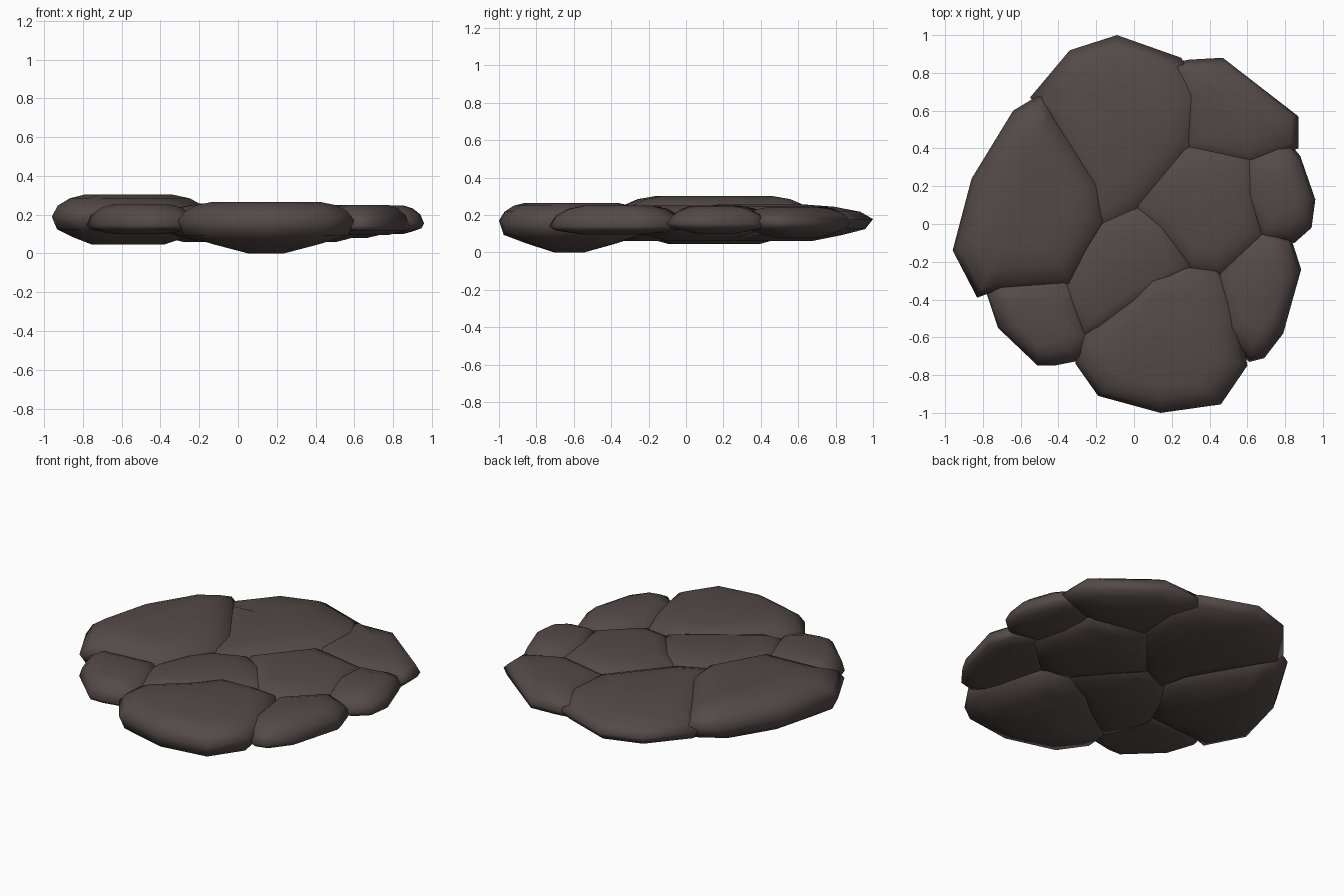
import bpy, bmesh
from mathutils import Vector

if "Cube" in bpy.data.objects:
    bpy.data.objects.remove(bpy.data.objects["Cube"])

mat = bpy.data.materials.new("dark brown stone")
mat.diffuse_color = (0.088, 0.069, 0.065, 1)
mat.use_nodes = True
mat.node_tree.nodes["Principled BSDF"].inputs["Base Color"].default_value = mat.diffuse_color

OVERLAP = 0.06  # how far hidden seams run into the neighbouring stones


def stone(name, outer, inner, low, rim, high, top=0.56, bottom=0.45, wedge=1.0, wedge_low=1.0):
    """Pillow-shaped rock: free edge points, then seam points, lofted from a mid rim.
    wedge / wedge_low above 1 make the free edge taper more gently above / below."""
    pts = [Vector(p) for p in outer + inner]
    cx = (min(p.x for p in pts) + max(p.x for p in pts)) / 2
    cy = (min(p.y for p in pts) + max(p.y for p in pts)) / 2
    c = Vector((cx, cy))
    for i in range(len(outer), len(pts)):
        pts[i] = pts[i] + (pts[i] - c).normalized() * OVERLAP
    # rings from the underside to the top: (scale, height)
    rings = [(bottom, low),
             ((bottom + 1) / 2, low + (rim - low) * 0.28),
             (0.93, rim - (rim - low) * 0.45),
             (1.0, rim),
             (0.92, rim + (high - rim) * 0.5),
             ((top + 0.95) / 2, rim + (high - rim) * 0.84),
             (top, high)]
    bm = bmesh.new()
    n = len(pts)
    loops = []
    for s, z in rings:
        loop = []
        for i, p in enumerate(pts):
            k = (wedge if z > rim else wedge_low) if i < len(outer) else 1.0
            loop.append(bm.verts.new((*(c + (p - c) * (1 - (1 - s) * k)), z)))
        loops.append(loop)
    for a, b in zip(loops, loops[1:]):
        for i in range(n):
            j = (i + 1) % n
            bm.faces.new((a[i], a[j], b[j], b[i]))
    bm.faces.new(loops[0])
    bm.faces.new(loops[-1])
    bmesh.ops.recalc_face_normals(bm, faces=bm.faces)
    for f in bm.faces:
        f.smooth = True
    me = bpy.data.meshes.new(name)
    bm.to_mesh(me)
    bm.free()
    me.materials.append(mat)
    ob = bpy.data.objects.new(name, me)
    bpy.context.collection.objects.link(ob)


# large stones
stone("back_stone",
      [(-.55, .67), (-.34, .92), (-.09, 1.0), (.25, .88)],
      [(.30, .68), (.27, .42), (0, .1), (-.18, .0), (-.22, .2), (-.42, .55)],
      .06, .178, .257, wedge=1.7, wedge_low=1.2)
stone("left_stone",
      [(-.75, -.36), (-.83, -.39), (-.96, -.14), (-.86, .24), (-.64, .6), (-.49, .69), (-.44, .62)],
      [(-.23, .2), (-.2, .02), (-.36, -.28)],
      .045, .19, .303)
stone("front_stone",
      [(-.31, -.74), (-.19, -.91), (.14, -1.0), (.46, -.955), (.6, -.75)],
      [(.5, -.5), (.42, -.27), (.28, -.26), (.1, -.28), (.0, -.42), (-.24, -.6)],
      .0, .17, .265, top=.62, bottom=.2)

# middle stones
stone("centre_left_stone", [],
      [(-.35, -.3), (-.27, -.12), (-.18, 0), (0, .08), (.15, 0), (.29, -.22),
       (.1, -.33), (-.2, -.56), (-.27, -.57), (-.34, -.42)],
      .06, .155, .25)
stone("centre_right_stone", [],
      [(.02, .1), (.27, .4), (.6, .34), (.62, .18), (.66, -.05), (.45, -.24), (.3, -.21), (.15, -.02)],
      .06, .155, .25)

# smaller rim stones
stone("front_left_stone",
      [(-.27, -.72), (-.42, -.75), (-.51, -.75), (-.72, -.55), (-.78, -.37)],
      [(-.7, -.34), (-.37, -.31), (-.33, -.42), (-.27, -.6)],
      .1, .145, .253, wedge=1.2)
stone("back_right_stone",
      [(.29, .87), (.47, .88), (.87, .57), (.87, .4)],
      [(.6, .36), (.28, .42), (.30, .68), (.25, .82)],
      .08, .165, .243, wedge=1.6, wedge_low=1.2)
stone("right_stone",
      [(.75, .43), (.83, .42), (.88, .36), (.96, .13), (.94, -.02), (.85, -.1)],
      [(.69, -.03), (.63, .15), (.63, .32)],
      .1, .155, .248, wedge=1.5, wedge_low=1.2)
stone("front_right_stone",
      [(.83, -.07), (.885, -.24), (.79, -.58), (.69, -.71), (.61, -.73)],
      [(.52, -.55), (.48, -.27), (.68, -.06)],
      .095, .14, .25, wedge=1.2)
